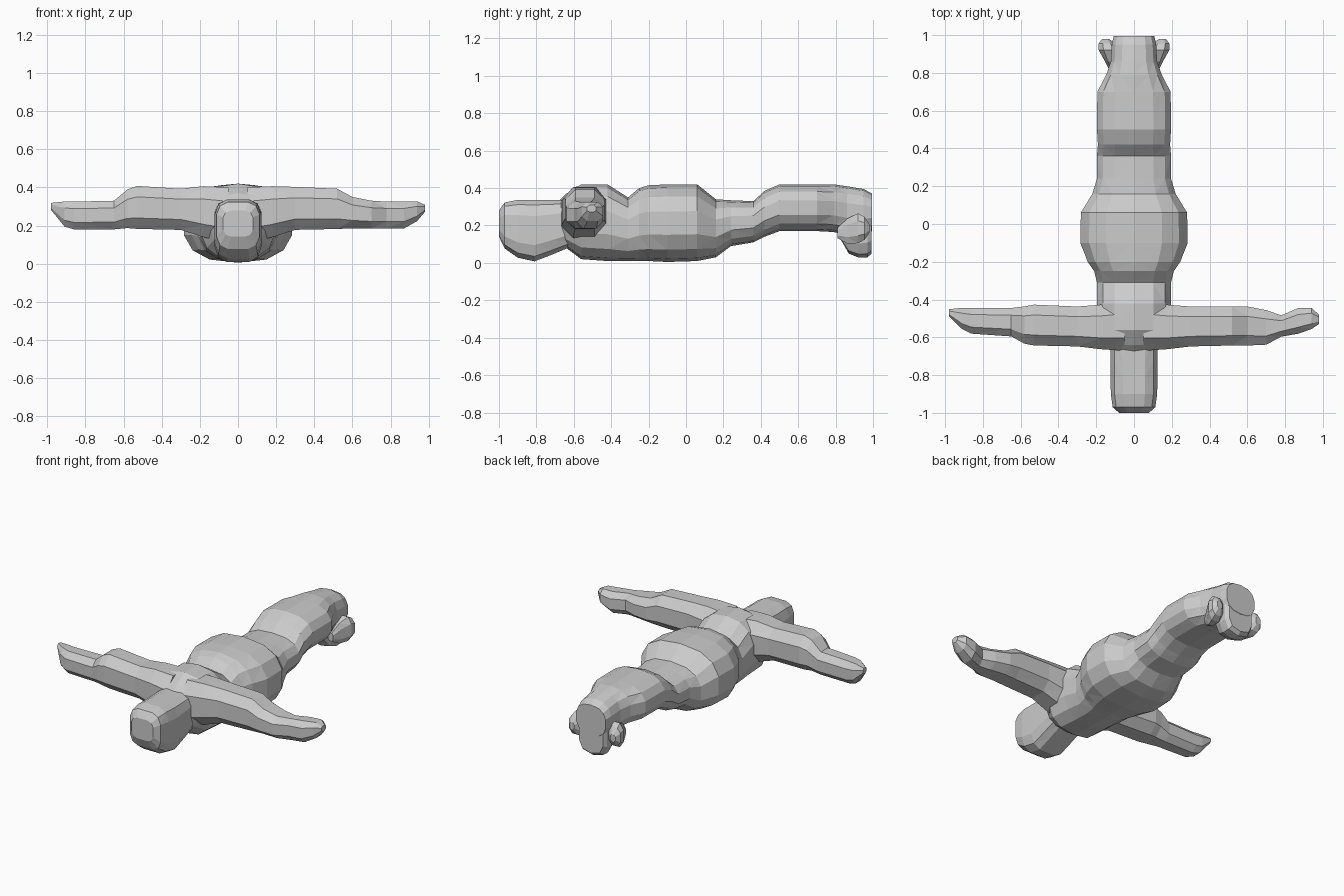
import bpy, bmesh, math


def loft(name, axis, sections, sides=14, power=2.5):
    """Skin rounded rings; section = (position, side_min, side_max, z_min, z_max)."""
    bm = bmesh.new()
    rings = []
    for pos, s0, s1, z0, z1 in sections:
        ring = []
        for i in range(sides):
            a = 2 * math.pi * (i + 0.5) / sides
            c, s = math.cos(a), math.sin(a)
            u = (s0 + s1) / 2 + (s1 - s0) / 2 * math.copysign(abs(c) ** (2 / power), c)
            z = (z0 + z1) / 2 + (z1 - z0) / 2 * math.copysign(abs(s) ** (2 / power), s)
            ring.append(bm.verts.new((u, pos, z) if axis == 'Y' else (pos, u, z)))
        rings.append(ring)
    for a, b in zip(rings, rings[1:]):
        for i in range(sides):
            j = (i + 1) % sides
            bm.faces.new((a[i], a[j], b[j], b[i]))
    bm.faces.new(rings[0])
    bm.faces.new(rings[-1][::-1])
    bmesh.ops.recalc_face_normals(bm, faces=bm.faces)
    bmesh.ops.triangulate(bm, faces=bm.faces)
    mesh = bpy.data.meshes.new(name)
    bm.to_mesh(mesh)
    bm.free()
    obj = bpy.data.objects.new(name, mesh)
    bpy.context.collection.objects.link(obj)
    return obj


def sym(rows):
    return [(y, -w, w, lo, hi) for y, w, lo, hi in rows]


# Torso, belly and legs
body = loft("body", 'Y', sym([
    (-0.69, 0.10, 0.13, 0.32), (-0.64, 0.15, 0.08, 0.37), (-0.56, 0.20, 0.02, 0.42),
    (-0.42, 0.20, 0.01, 0.42), (-0.31, 0.20, 0.01, 0.35), (-0.25, 0.215, 0.01, 0.40),
    (-0.20, 0.25, 0.01, 0.415), (-0.10, 0.29, 0.005, 0.42), (0.06, 0.287, 0.01, 0.42),
    (0.16, 0.225, 0.03, 0.34), (0.24, 0.20, 0.09, 0.335), (0.36, 0.20, 0.11, 0.33),
    (0.42, 0.195, 0.14, 0.385), (0.50, 0.20, 0.17, 0.42), (0.70, 0.198, 0.17, 0.42),
    (0.79, 0.15, 0.165, 0.42), (0.86, 0.125, 0.15, 0.41), (0.95, 0.12, 0.15, 0.395),
    (0.995, 0.11, 0.17, 0.37)]))

# Head
head = loft("head", 'Y', sym([
    (-1.0, 0.08, 0.14, 0.28), (-0.97, 0.115, 0.075, 0.325), (-0.90, 0.125, 0.025, 0.34),
    (-0.81, 0.127, 0.005, 0.34), (-0.72, 0.127, 0.04, 0.34), (-0.60, 0.125, 0.09, 0.34)]),
    sides=12, power=3.5)

# Arms
arm_right = loft("arm_right", 'X', [
    (0.05, -0.68, -0.40, 0.10, 0.41), (0.18, -0.67, -0.42, 0.13, 0.415),
    (0.30, -0.655, -0.43, 0.17, 0.41), (0.52, -0.65, -0.43, 0.175, 0.40),
    (0.60, -0.65, -0.43, 0.18, 0.355), (0.70, -0.645, -0.45, 0.18, 0.335),
    (0.78, -0.60, -0.48, 0.18, 0.33), (0.87, -0.585, -0.44, 0.18, 0.33),
    (0.94, -0.56, -0.44, 0.22, 0.33), (0.98, -0.53, -0.48, 0.27, 0.31)], sides=8)
arm_left = loft("arm_left", 'X', [
    (-0.05, -0.68, -0.40, 0.10, 0.41), (-0.18, -0.67, -0.42, 0.13, 0.415),
    (-0.30, -0.655, -0.43, 0.17, 0.40), (-0.53, -0.65, -0.42, 0.175, 0.415),
    (-0.58, -0.64, -0.43, 0.18, 0.395), (-0.65, -0.60, -0.44, 0.175, 0.335),
    (-0.86, -0.585, -0.44, 0.175, 0.33), (-0.91, -0.56, -0.44, 0.19, 0.33),
    (-0.98, -0.49, -0.45, 0.28, 0.32)], sides=8)

# Feet block hanging at the tail end
feet = loft("feet", 'Y', sym([
    (0.83, 0.06, 0.12, 0.22), (0.87, 0.09, 0.05, 0.28), (0.92, 0.105, 0.03, 0.30),
    (0.97, 0.105, 0.03, 0.32), (0.993, 0.09, 0.05, 0.30)]), sides=10, power=3)

# Side knobs by the feet
knobs = []
for s in (-1, 1):
    rows = [(0.81, 0.09, 0.13, 0.13, 0.19), (0.86, 0.09, 0.155, 0.10, 0.24),
            (0.92, 0.08, 0.19, 0.10, 0.27), (0.955, 0.10, 0.19, 0.12, 0.25),
            (0.98, 0.13, 0.17, 0.16, 0.21)]
    rows = [(y, *sorted((s * a, s * b)), lo, hi) for y, a, b, lo, hi in rows]
    knobs.append(loft("foot_knob", 'Y', rows, sides=8))

# Fuse everything into one faceted skin
parts = [head, arm_right, arm_left, feet] + knobs
for part in parts:
    mod = body.modifiers.new("union", 'BOOLEAN')
    mod.operation = 'UNION'
    mod.solver = 'EXACT'
    mod.object = part
bpy.context.view_layer.objects.active = body
body.select_set(True)
for mod in list(body.modifiers):
    bpy.ops.object.modifier_apply(modifier=mod.name)
for part in parts:
    bpy.data.objects.remove(part)
body.name = "lying_figure"
